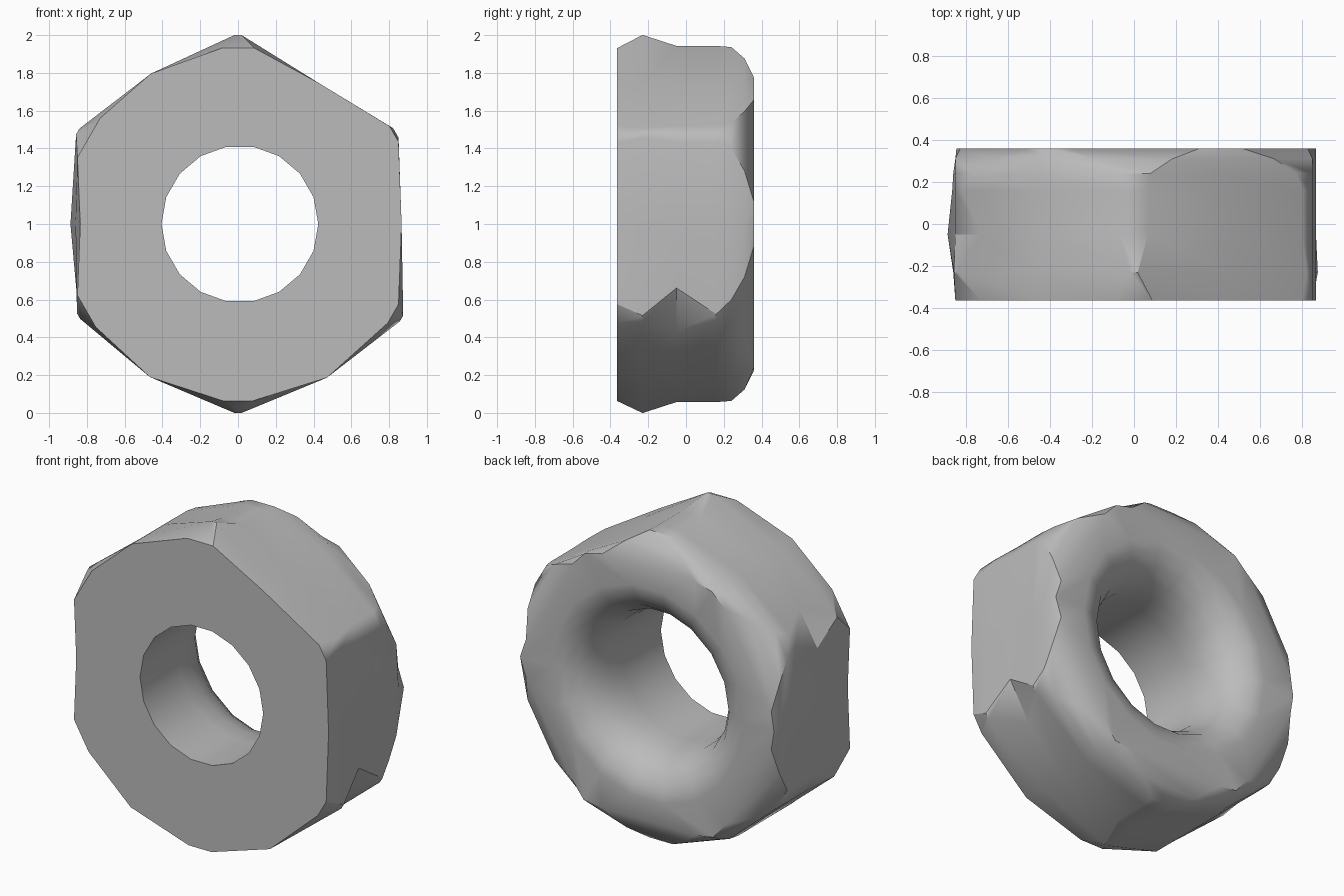
import bpy, bmesh
from math import acos, cos, degrees, radians, sin

if "Cube" in bpy.data.objects:
    bpy.data.objects.remove(bpy.data.objects["Cube"], do_unlink=True)

steel = bpy.data.materials.new("plain grey steel")
steel.use_nodes = True
grey = (0.5, 0.5, 0.5, 1)
steel.diffuse_color = grey
steel.node_tree.nodes["Principled BSDF"].inputs["Base Color"].default_value = grey

# Corner radii run anticlockwise from the top; each flat follows its corner
FRONT = [0.935, 0.92, 0.93, 0.94, 0.95, 0.955]
PEAKS = [1.001, 0.98, 0.975, 1.001, 1.0, 0.965]
NICKS = [0.945, 0.92, 0.945, 0.945, 0.915, 0.955]
SHOULDERS = [0.945, 0.96, 0.945, 0.945, 0.985, 0.955]

# Outer skin: depth, left flat radius, bulging flat radius, corner radii
OUTER = [(-0.365, 0.835, 0.94, FRONT),
         (-0.23, 0.86, 0.94, PEAKS),
         (-0.05, 0.887, 0.94, NICKS),
         (0.16, 0.865, 0.94, SHOULDERS),
         (0.24, 0.86, 0.93, [0.94] * 6),
         (0.31, 0.85, 0.905, [0.895] * 6),
         (0.36, 0.845, 0.875, [0.835] * 6)]

# Bore: depth and radius, from the flared rear mouth to the front
BORE = [(0.36, 0.65), (0.345, 0.585), (0.30, 0.51), (0.22, 0.455),
        (0.12, 0.425), (0.0, 0.415), (-0.365, 0.415)]


def corner_spread(r):
    """Angle from a corner to where a circle of radius r meets the flat."""
    return min(22, max(1, 30 - degrees(acos(min(1, 0.85 / r)))))


def ring(bm, y, corners, spreads, flats, shift=0):
    """One loop: two points beside each corner and one on each flat."""
    verts = []
    for k, (corner, d, flat) in enumerate(zip(corners, spreads, flats)):
        a = 90 + 60 * k
        for angle, r in ((a - d, corner), (a + d, corner), (a + 30, flat)):
            t = radians(angle)
            verts.append(bm.verts.new((r * cos(t) + shift, y, 1 + r * sin(t))))
    return verts


bm = bmesh.new()
rings = [ring(bm, y, corners, [corner_spread(r) for r in corners],
              [bulge - 0.02, left, bulge - 0.005, bulge, 0.866, 0.86])
         for y, left, bulge, corners in OUTER]
rings += [ring(bm, y, [r] * 6, [10] * 6, [r] * 6, 0.01) for y, r in BORE]

# Skin all loops into one closed ring
for a, b in zip(rings, rings[1:] + rings[:1]):
    n = len(a)
    for i in range(n):
        j = (i + 1) % n
        bm.faces.new((a[i], a[j], b[j], b[i]))
bmesh.ops.recalc_face_normals(bm, faces=bm.faces)

mesh = bpy.data.meshes.new("hex_nut")
bm.to_mesh(mesh)
bm.free()
mesh.materials.append(steel)
nut = bpy.data.objects.new("hex_nut", mesh)
bpy.context.collection.objects.link(nut)

# Smooth shading that favours the broad flats
bpy.ops.object.select_all(action='DESELECT')
nut.select_set(True)
bpy.context.view_layer.objects.active = nut
bpy.ops.object.shade_smooth_by_angle(angle=radians(32))
weighted = nut.modifiers.new("broad_flats", 'WEIGHTED_NORMAL')
weighted.keep_sharp = True
